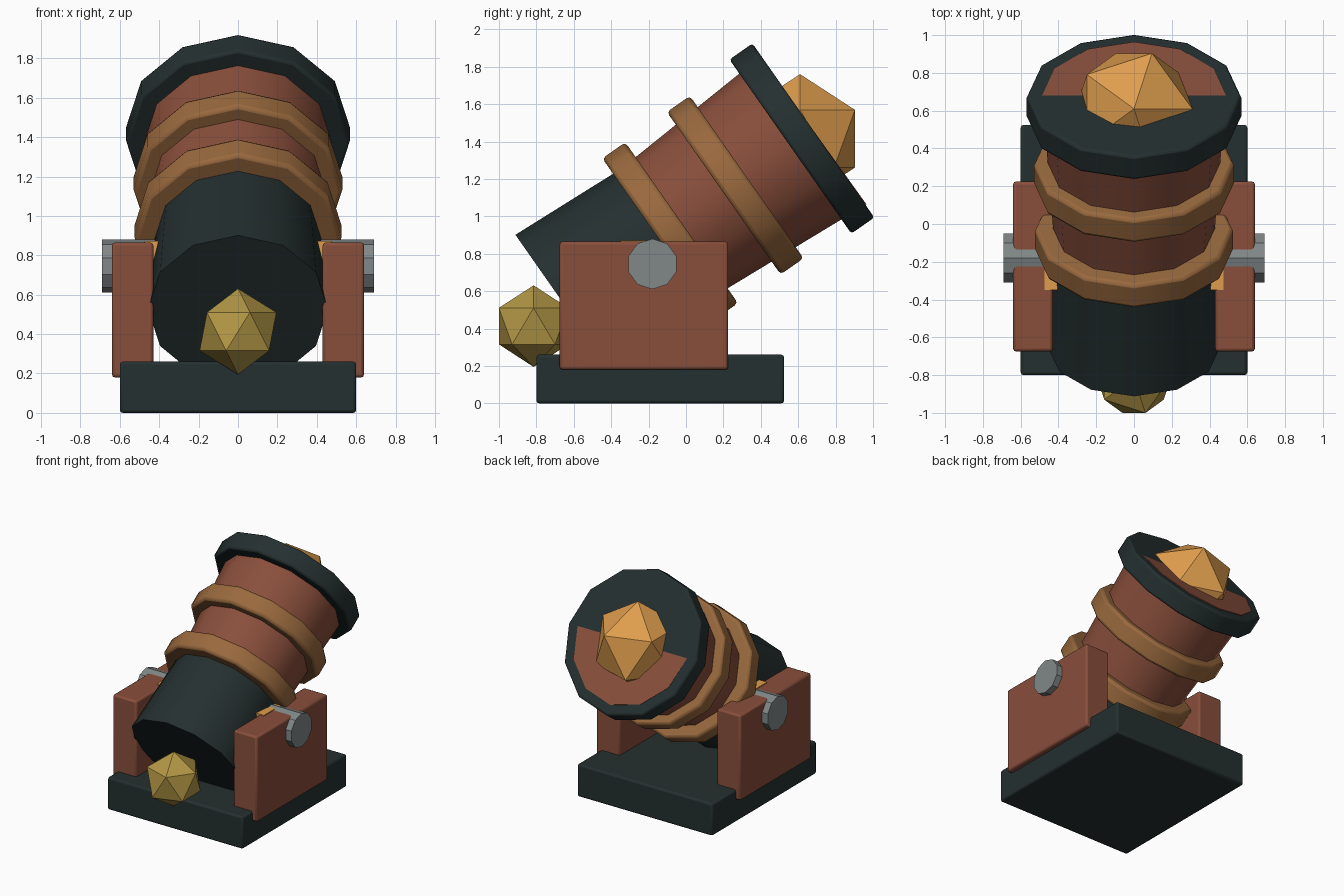
import bpy, bmesh, math
from mathutils import Matrix, Vector

cube = bpy.data.objects.get("Cube")
if cube:
    bpy.data.objects.remove(cube, do_unlink=True)


def material(name, rgb):
    m = bpy.data.materials.new(name)
    m.use_nodes = True
    m.diffuse_color = (*rgb, 1)
    bsdf = next(n for n in m.node_tree.nodes if n.type == 'BSDF_PRINCIPLED')
    bsdf.inputs["Base Color"].default_value = (*rgb, 1)
    return m


IRON = material("dark iron", (0.018, 0.029, 0.029))
WOOD = material("red wood", (0.25, 0.077, 0.044))
BRONZE = material("bronze", (0.32, 0.142, 0.048))
ORANGE = material("orange gold", (0.74, 0.34, 0.075))
YELLOW = material("yellow gold", (0.45, 0.31, 0.06))
STEEL = material("grey steel", (0.22, 0.245, 0.245))


def finish(name, bm, mat, bevel=0.0, smooth=True):
    mesh = bpy.data.meshes.new(name)
    bmesh.ops.recalc_face_normals(bm, faces=bm.faces)
    bm.to_mesh(mesh)
    bm.free()
    mesh.materials.append(mat)
    obj = bpy.data.objects.new(name, mesh)
    bpy.context.collection.objects.link(obj)
    if smooth:
        bpy.ops.object.select_all(action='DESELECT')
        obj.select_set(True)
        bpy.context.view_layer.objects.active = obj
        bpy.ops.object.shade_smooth_by_angle(angle=math.radians(35))
    if bevel:
        mod = obj.modifiers.new("Bevel", 'BEVEL')
        mod.width = bevel
        mod.segments = 2
        mod.limit_method = 'ANGLE'
        mod.angle_limit = math.radians(40)
    return obj


def box(name, low, high, mat, bevel=0.0):
    low, high = Vector(low), Vector(high)
    bm = bmesh.new()
    bmesh.ops.create_cube(bm, size=1)
    for v in bm.verts:
        v.co = (low + high) / 2 + v.co * (high - low)
    return finish(name, bm, mat, bevel)


# Barrel frame: origin at the breech centre, local z along the raised axis
BARREL = Matrix.Translation((0, -0.65, 0.527)) @ Matrix.Rotation(math.radians(-55), 4, 'X')


def barrel_part(name, start, end, r_start, r_end, mat, bevel=0.0, slant=0.0):
    bm = bmesh.new()
    bmesh.ops.create_cone(bm, cap_ends=True, segments=12, radius1=r_start,
                          radius2=r_end, depth=end - start)
    for v in bm.verts:
        if v.co.z > 0:
            v.co.z += slant * v.co.y
        v.co.z += (start + end) / 2
    bm.transform(BARREL)
    return finish(name, bm, mat, bevel)


def ball(name, y, z, radius, mat):
    bm = bmesh.new()
    bmesh.ops.create_icosphere(bm, subdivisions=1, radius=radius,
                               matrix=Matrix.Translation((0, y, z)))
    return finish(name, bm, mat, smooth=False)


# Barrel; the slanted body end shows in the lower half of the muzzle
barrel_part("breech", 0, 0.7, 0.457, 0.42, IRON)
barrel_part("barrel_body", 0.7, 1.625, 0.424, 0.486, WOOD, slant=0.012)
barrel_part("rear_band", 0.615, 0.765, 0.525, 0.525, BRONZE, 0.02)
barrel_part("front_band", 1.04, 1.19, 0.53, 0.53, BRONZE, 0.02)
barrel_part("muzzle_ring", 1.475, 1.625, 0.568, 0.568, IRON, 0.015)

# Faceted balls at both ends
ball("cannonball", 0.61, 1.415, 0.345, ORANGE)
ball("breech_knob", -0.815, 0.413, 0.218, YELLOW)

# Carriage
box("base", (-0.6, -0.8, 0), (0.6, 0.525, 0.26), IRON, 0.015)
for side, name in ((1, "left_cheek"), (-1, "right_cheek")):
    inner, outer = sorted((side * 0.43, side * 0.64))
    box(name, (inner, -0.675, 0.18), (outer, 0.225, 0.865), WOOD, 0.015)

# Pivot block and trunnion pin
box("pivot_block", (-0.475, -0.35, 0.66), (0.475, -0.14, 0.872), ORANGE)
bm = bmesh.new()
bmesh.ops.create_cone(bm, cap_ends=True, segments=10, radius1=0.135, radius2=0.135, depth=1.38)
bm.transform(Matrix.Translation((0, -0.18, 0.745))
             @ Matrix.Rotation(math.radians(90), 4, 'Z')
             @ Matrix.Rotation(math.radians(90), 4, 'X'))
finish("trunnion_pin", bm, STEEL)
